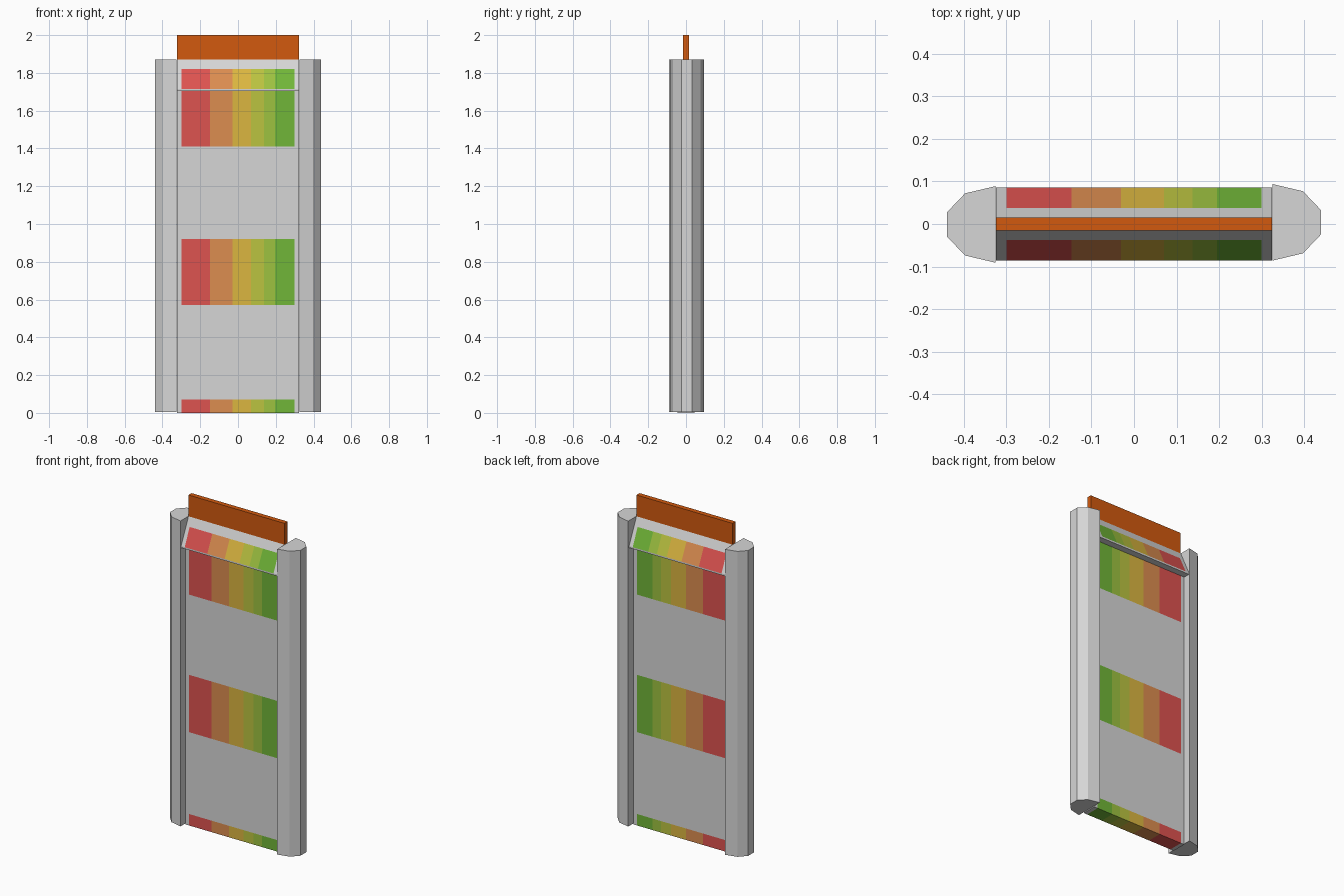
import bpy, bmesh
from mathutils import Vector

if "Cube" in bpy.data.objects:
    bpy.data.objects.remove(bpy.data.objects["Cube"])


def lin(c):
    c /= 255
    return c / 12.92 if c <= 0.04045 else ((c + 0.055) / 1.055) ** 2.4


def material(name, r, g, b):
    m = bpy.data.materials.new(name)
    m.diffuse_color = (lin(r), lin(g), lin(b), 1)
    m.use_nodes = True
    m.node_tree.nodes["Principled BSDF"].inputs["Base Color"].default_value = m.diffuse_color
    return m


grey = material("light_grey", 214, 214, 214)
board_orange = material("board_orange", 210, 90, 15)
stripes = [
    material("red", 222, 83, 80),
    material("soft_orange", 220, 141, 80),
    material("yellow", 219, 182, 64),
    material("olive_yellow", 187, 195, 64),
    material("lime", 157, 194, 64),
    material("green", 113, 182, 56),
]
X_CUTS = [-0.30, -0.147, -0.03, 0.07, 0.137, 0.195, 0.30]
Z_BANDS = [(-0.01, 0.07), (0.57, 0.92), (1.41, 1.82)]


def prism(name, points, direction, mats):
    """Extrude a closed outline along a direction."""
    bm = bmesh.new()
    face = bm.faces.new([bm.verts.new(p) for p in points])
    res = bmesh.ops.extrude_face_region(bm, geom=[face], use_keep_orig=True)
    moved = [g for g in res["geom"] if isinstance(g, bmesh.types.BMVert)]
    bmesh.ops.translate(bm, vec=Vector(direction), verts=moved)
    bmesh.ops.recalc_face_normals(bm, faces=bm.faces[:])
    return bm, name, mats


def finish(bm, name, mats):
    me = bpy.data.meshes.new(name)
    bm.to_mesh(me)
    bm.free()
    for m in mats:
        me.materials.append(m)
    ob = bpy.data.objects.new(name, me)
    bpy.context.collection.objects.link(ob)
    return ob


# Centre panel: recessed slab with an overhanging sloped cap on both sides
W = 0.324
half = [(0.045, 0), (0.045, 1.705), (0.086, 1.705), (0.086, 1.715), (0.015, 1.87)]
outline = half + [(-y, z) for y, z in reversed(half)]
bm, name, mats = prism("centre_panel", [(-W, y, z) for y, z in outline],
                       (2 * W, 0, 0), [grey] + stripes)

# Cut the panel along the stripe borders and colour the stripes
cuts = [((x, 0, 0), (1, 0, 0)) for x in X_CUTS]
cuts += [((0, 0, z), (0, 0, 1)) for band in Z_BANDS for z in band if z > 0]
for co, no in cuts:
    bmesh.ops.bisect_plane(bm, geom=bm.verts[:] + bm.edges[:] + bm.faces[:],
                           plane_co=co, plane_no=no)
bm.normal_update()
for f in bm.faces:
    c = f.calc_center_median()
    on_lip = 1.70 < c.z < 1.7151
    in_band = any(a < c.z < b for a, b in Z_BANDS)
    if abs(f.normal.x) > 0.5 or on_lip or not in_band:
        continue
    for i in range(6):
        if X_CUTS[i] < c.x < X_CUTS[i + 1]:
            f.material_index = i + 1
finish(bm, name, mats)

# Faceted side rails
rail = [(0.325, 0.09), (0.397, 0.073), (0.439, 0.029),
        (0.439, -0.029), (0.397, -0.073), (0.325, -0.09)]
for side, label, shift in ((-1, "left_rail", -0.001), (1, "right_rail", 0.004)):
    finish(*prism(label, [(side * x, y + shift, 0.005) for x, y in rail],
                  (0, 0, 1.865), [grey]))

# Orange board standing out of the top
T = 0.015
finish(*prism("top_board", [(-W, -T, 1.87), (W, -T, 1.87), (W, T, 1.87), (-W, T, 1.87)],
              (0, 0, 0.13), [board_orange]))
